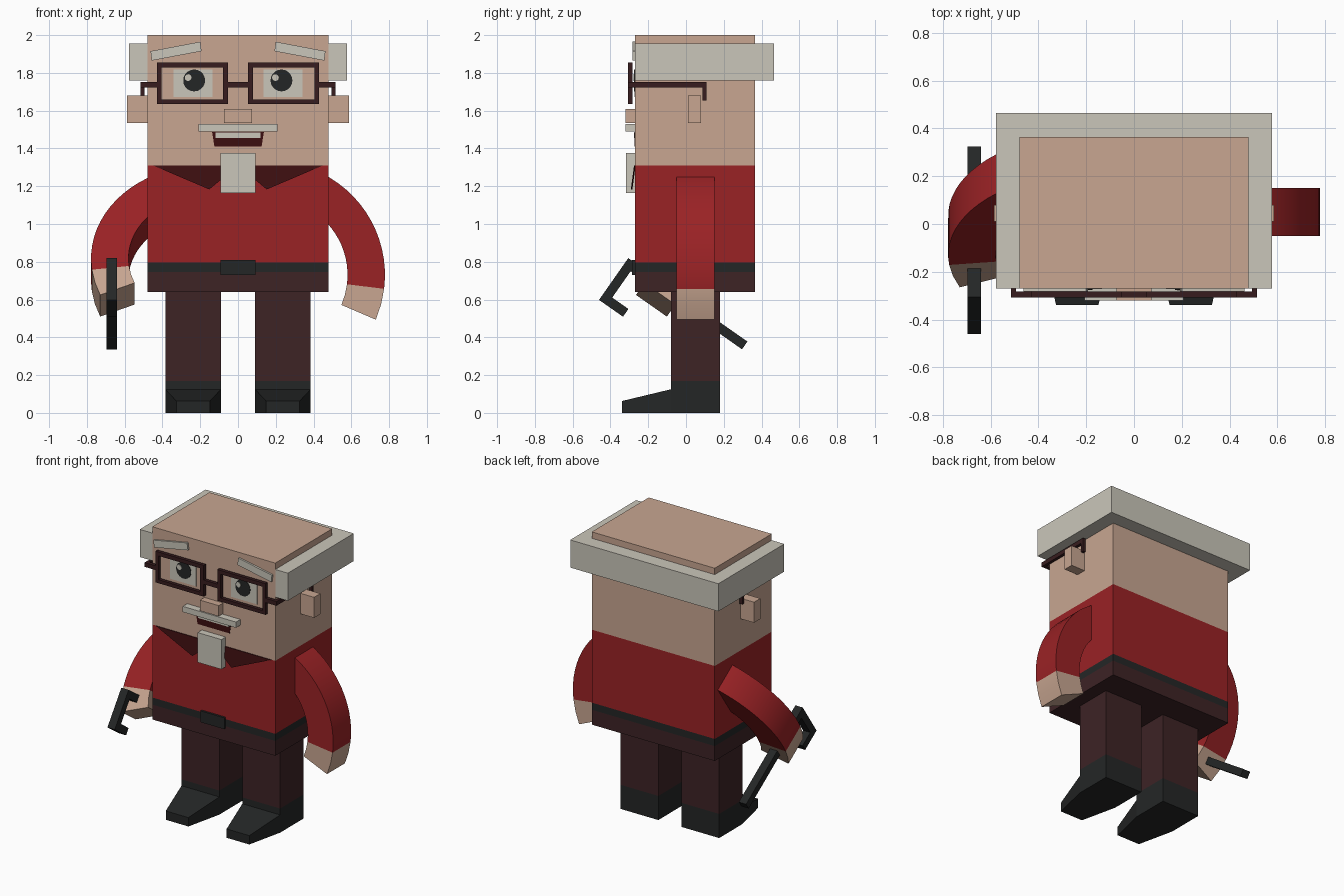
import bpy, bmesh, math
from mathutils import Matrix, Vector

if "Cube" in bpy.data.objects:
    bpy.data.objects.remove(bpy.data.objects["Cube"])


def material(name, hexcol):
    lin = []
    for i in (0, 2, 4):
        c = int(hexcol[i:i + 2], 16) / 255
        lin.append(c / 12.92 if c <= 0.04045 else ((c + 0.055) / 1.055) ** 2.4)
    m = bpy.data.materials.new(name)
    m.diffuse_color = (*lin, 1)
    m.use_nodes = True
    m.node_tree.nodes["Principled BSDF"].inputs["Base Color"].default_value = m.diffuse_color
    return m


SKIN = material("skin", "C8A691")
RED = material("red_cloth", "9A2225")
DARK_RED = material("dark_red", "3C0E10")
BROWN = material("dark_brown_cloth", "3D2325")
BLACK = material("black", "242626")
PALE = material("pale_grey", "CAC6BA")
FRAME = material("frame_maroon", "371C1E")


def finish(name, bm, mats, mirror=False):
    bmesh.ops.recalc_face_normals(bm, faces=bm.faces)
    me = bpy.data.meshes.new(name)
    bm.to_mesh(me)
    bm.free()
    for m in mats:
        me.materials.append(m)
    ob = bpy.data.objects.new(name, me)
    bpy.context.collection.objects.link(ob)
    if mirror:
        md = ob.modifiers.new("mirror", 'MIRROR')
        md.use_mirror_merge = False
    return ob


def add_box(bm, x0, x1, y0, y1, z0, z1):
    mat = Matrix.Translation(((x0 + x1) / 2, (y0 + y1) / 2, (z0 + z1) / 2)) \
        @ Matrix.Diagonal((x1 - x0, y1 - y0, z1 - z0, 1))
    bmesh.ops.create_cube(bm, size=1, matrix=mat)


def boxes(name, mat, *dims, mirror=False):
    bm = bmesh.new()
    for d in dims:
        add_box(bm, *d)
    return finish(name, bm, [mat], mirror)


def prism(name, mat, pts, axis, lo, hi, mirror=False, xf=None):
    """Extrude a 2D outline along axis 0, 1 or 2."""
    bm = bmesh.new()
    vs = []
    for a, b in pts:
        co = [a, b]
        co.insert(axis, lo)
        vs.append(bm.verts.new(co))
    f = bm.faces.new(vs)
    r = bmesh.ops.extrude_face_region(bm, geom=[f])
    d = Vector((0, 0, 0))
    d[axis] = hi - lo
    bmesh.ops.translate(bm, vec=d, verts=[v for v in r["geom"] if isinstance(v, bmesh.types.BMVert)])
    if xf:
        bm.transform(xf)
    return finish(name, bm, [mat], mirror)


def band(bm, levels):
    """Cut at heights and colour the faces by the band they lie in."""
    for z in levels:
        bmesh.ops.bisect_plane(bm, geom=bm.verts[:] + bm.edges[:] + bm.faces[:],
                               plane_co=(0, 0, z), plane_no=(0, 0, 1))
    for f in bm.faces:
        f.material_index = sum(f.calc_center_median().z > z for z in levels)


# Body block: trousers, belt, jumper, head
bm = bmesh.new()
add_box(bm, -0.48, 0.48, -0.27, 0.365, 0.64, 2.0)
band(bm, [0.745, 0.795, 1.31])
finish("body", bm, [BROWN, BLACK, RED, SKIN])

# Legs and shoes
bm = bmesh.new()
add_box(bm, 0.09, 0.385, -0.08, 0.18, 0, 0.64)
band(bm, [0.17])
finish("leg", bm, [BLACK, BROWN], True)
bm = bmesh.new()
add_box(bm, 0.09, 0.385, -0.34, -0.08, 0, 0.125)
for v in bm.verts:
    if v.co.y < -0.3:
        v.co.x = 0.2375 + (v.co.x - 0.2375) * 0.6
        v.co.z *= 0.5
finish("shoe_toe", bm, [BLACK], True)

# Arms: square section swept along an arc, with the hand at the end
SWING = Matrix.Translation((0, 0.05, 0.9)) @ Matrix.Rotation(math.radians(-35), 4, 'X') \
    @ Matrix.Translation((0, -0.05, -0.9))


def arm(name, side, xf):
    bm = bmesh.new()
    angles = [-23.2, -15, -7] + [-7 + 71 * i / 14 for i in range(1, 15)]
    rings = []
    for a in angles:
        t = math.radians(a)
        rings.append([bm.verts.new((side * (0.178 + r * math.cos(t)), y, 0.73 + r * math.sin(t)))
                      for r, y in ((0.402, -0.05), (0.6, -0.05), (0.6, 0.15), (0.402, 0.15))])
    bm.faces.new(rings[0])
    bm.faces.new(rings[-1]).material_index = 1
    for i, (p, q) in enumerate(zip(rings, rings[1:])):
        for k in range(4):
            f = bm.faces.new((p[k], p[k - 1], q[k - 1], q[k]))
            f.material_index = int(i >= 2)
    bm.transform(xf)
    ob = finish(name, bm, [SKIN, RED])
    bpy.ops.object.select_all(action='DESELECT')
    ob.select_set(True)
    bpy.context.view_layer.objects.active = ob
    bpy.ops.object.shade_smooth_by_angle(angle=math.radians(30))


arm("right_arm", 1, Matrix.Identity(4))
arm("left_arm", -1, SWING)

# Cane held in the swung hand
prism("cane", BLACK, [(0.575, 0.63), (-0.195, 0.63), (-0.195, 0.36), (-0.04, 0.36),
                      (-0.04, 0.41), (-0.145, 0.41), (-0.145, 0.58), (0.575, 0.58)],
      0, -0.697, -0.64, xf=SWING)

# Hair wrapped round three sides, ears
prism("hair", PALE, [(-0.578, -0.27), (-0.48, -0.27), (-0.48, 0.365), (0.48, 0.365),
                     (0.48, -0.27), (0.578, -0.27), (0.578, 0.465), (-0.578, 0.465)],
      2, 1.76, 1.955)
boxes("ear", SKIN, (0.48, 0.587, 0.01, 0.08, 1.535, 1.68), mirror=True)

# Face
prism("eyebrow", PALE, [(0.2, 1.965), (0.463, 1.915), (0.457, 1.865), (0.193, 1.915)],
      1, -0.283, -0.27, True)
boxes("nose", SKIN, (-0.073, 0.073, -0.32, -0.27, 1.535, 1.61))
boxes("moustache", PALE, (-0.208, 0.208, -0.32, -0.27, 1.49, 1.53))
boxes("beard", PALE, (-0.093, 0.093, -0.318, -0.27, 1.165, 1.375))
prism("mouth", DARK_RED, [(-0.137, 1.487), (0.137, 1.487), (0.125, 1.41), (-0.125, 1.41)],
      1, -0.273, -0.27)
boxes("teeth", PALE, (-0.12, 0.12, -0.276, -0.27, 1.455, 1.485))


def disc(cx, cz, r, n=20):
    return [(cx + r * math.cos(2 * math.pi * i / n), cz + r * math.sin(2 * math.pi * i / n))
            for i in range(n)]


boxes("eye_white", PALE, (0.135, 0.341, -0.273, -0.27, 1.672, 1.818), mirror=True)
for x in (-0.232, 0.23):
    prism("pupil", BLACK, disc(x, 1.76, 0.058), 1, -0.276, -0.27)
    prism("eye_glint", PALE, disc(x - 0.032, 1.775, 0.018, 12), 1, -0.279, -0.27)

# Glasses: rims, bridge, hinges and temples
Y0, Y1 = -0.307, -0.283
boxes("glasses", FRAME,
      (0.053, 0.43, Y0, Y1, 1.828, 1.855), (0.053, 0.43, Y0, Y1, 1.635, 1.66),
      (0.053, 0.08, Y0, Y1, 1.66, 1.828), (0.405, 0.43, Y0, Y1, 1.66, 1.828),
      (0, 0.053, Y0, Y1, 1.722, 1.752), (0.43, 0.515, Y0, Y1, 1.722, 1.752),
      (0.495, 0.515, Y1, 0.108, 1.722, 1.752), (0.495, 0.515, 0.088, 0.108, 1.655, 1.722),
      mirror=True)

# Collar flaps, leaning out at the tip
bm = bmesh.new()
ring = [[bm.verts.new((x, y + d, z)) for x, y, z in
         ((0.0, -0.275, 1.31), (0.45, -0.275, 1.31), (0.152, -0.292, 1.183))] for d in (0, 0.008)]
bm.faces.new(ring[0])
bm.faces.new(ring[1])
for k in range(3):
    bm.faces.new((ring[0][k], ring[0][k - 1], ring[1][k - 1], ring[1][k]))
finish("collar", bm, [DARK_RED], True)

# Belt buckle
boxes("buckle", BLACK, (-0.093, 0.093, -0.285, -0.27, 0.73, 0.81))
